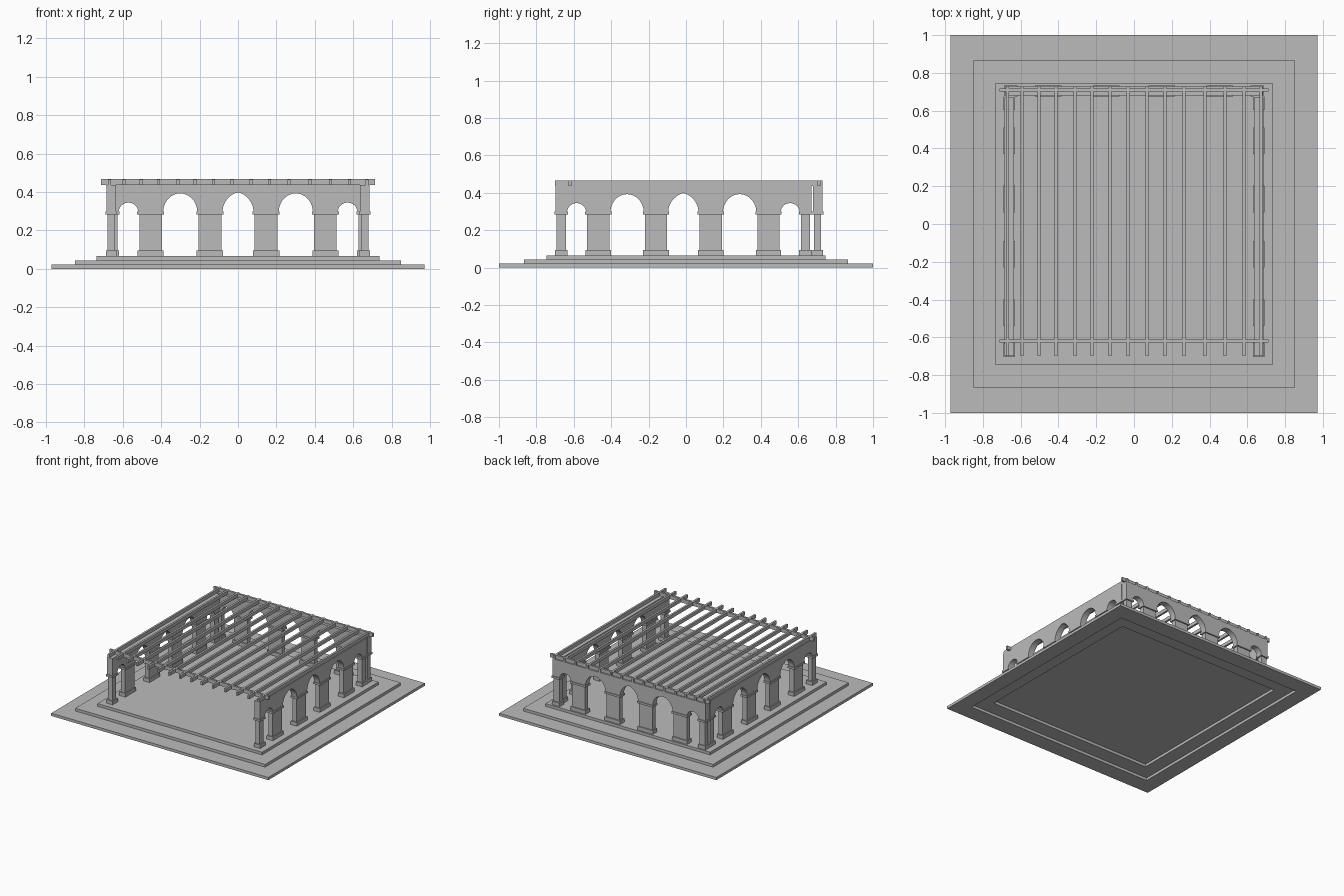
import bpy, bmesh, math
from mathutils import Matrix, Vector

cube = bpy.data.objects.get("Cube")
if cube:
    bpy.data.objects.remove(cube, do_unlink=True)

stone = bpy.data.materials.new("grey_stone")
stone.use_nodes = True
GREY = (0.5, 0.5, 0.5, 1)
stone.diffuse_color = GREY
stone.node_tree.nodes["Principled BSDF"].inputs["Base Color"].default_value = GREY


def finish(name, bm, matrix=Matrix()):
    bmesh.ops.recalc_face_normals(bm, faces=bm.faces)
    mesh = bpy.data.meshes.new(name)
    bm.to_mesh(mesh)
    bm.free()
    mesh.materials.append(stone)
    ob = bpy.data.objects.new(name, mesh)
    ob.matrix_world = matrix
    bpy.context.collection.objects.link(ob)
    return ob


def box(bm, x0, x1, y0, y1, z0, z1):
    size = Matrix.Diagonal((x1 - x0, y1 - y0, z1 - z0, 1))
    mid = Matrix.Translation(((x0 + x1) / 2, (y0 + y1) / 2, (z0 + z1) / 2))
    bmesh.ops.create_cube(bm, size=1, matrix=mid @ size)


def ring(name, outer, inner, z0, z1):
    """Rectangular step, open in the middle."""
    bm = bmesh.new()
    (ox, oy), (ix, iy) = outer, inner
    rows = []
    for hx, hy, z in ((ox, oy, z0), (ox, oy, z1), (ix, iy, z1), (ix, iy, z0)):
        rows.append([bm.verts.new((sx * hx, sy * hy, z))
                     for sx, sy in ((-1, -1), (1, -1), (1, 1), (-1, 1))])
    for r in range(4):
        a, b = rows[r], rows[(r + 1) % 4]
        for k in range(4):
            n = (k + 1) % 4
            bm.faces.new((a[k], a[n], b[n], b[k]))
    return finish(name, bm)


# Stepped base: two open steps and a solid floor
STEP = 0.022
FLOOR = 3 * STEP
ring("lower_step", (0.972, 1.0), (0.848, 0.865), 0, STEP)
ring("middle_step", (0.85, 0.867), (0.735, 0.743), STEP, 2 * STEP)
bm = bmesh.new()
box(bm, -0.737, 0.737, -0.745, 0.745, 2 * STEP, FLOOR)
finish("floor_slab", bm)

# Arcade wall, running along its own x axis
HALF, SPRING, TOP, THICK = 0.684, 0.295, 0.438, 0.05
# centre, half width, rise, pointed
ARCHES = [(-0.571, 0.051, 0.05, False), (-0.301, 0.089, 0.098, False),
          (0, 0.081, 0.104, True),
          (0.301, 0.089, 0.098, False), (0.571, 0.051, 0.05, False)]


def arch_points(c, w, h, pointed, n=12):
    """Arch curve from its left springing to its right one."""
    half = []
    if pointed:
        r = (w * w + h * h) / (2 * w)
        end = math.asin(h / r)
        for k in range(n + 1):
            t = end * k / n
            half.append((r - w - r * math.cos(t), r * math.sin(t)))
    else:
        for k in range(n + 1):
            t = math.pi / 2 * k / n
            half.append((-w * math.cos(t), h * math.sin(t)))
    full = half + [(-x, z) for x, z in reversed(half[:-1])]
    return [(c + x, SPRING + z) for x, z in full]


def arcade(name, matrix):
    # Arched upper wall
    bm = bmesh.new()
    outline = [(-HALF, SPRING)]
    for a in ARCHES:
        outline += arch_points(*a)
    outline += [(HALF, SPRING), (HALF, TOP), (-HALF, TOP)]
    face = bm.faces.new([bm.verts.new((x, -THICK / 2, z)) for x, z in outline])
    new = bmesh.ops.extrude_face_region(bm, geom=[face])["geom"]
    bmesh.ops.translate(bm, vec=Vector((0, THICK, 0)),
                        verts=[v for v in new if isinstance(v, bmesh.types.BMVert)])
    finish(name + "_arches", bm, matrix)

    # Piers: foot, shaft and capital band
    bm = bmesh.new()
    edges = [-HALF]
    for c, w, _, _ in ARCHES:
        edges += [c - w, c + w]
    edges.append(HALF)
    for x0, x1 in zip(edges[::2], edges[1::2]):
        for grow, z0, z1 in ((0.003, FLOOR, 0.095), (-0.006, 0.095, 0.283),
                             (0.005, 0.283, 0.299)):
            d = THICK / 2 + grow
            box(bm, x0 - grow, x1 + grow, -d, d, z0, z1)
    finish(name + "_piers", bm, matrix)


quarter = Matrix.Rotation(math.pi / 2, 4, "Z")
arcade("back_wall", Matrix.Translation((0, 0.704, 0)))
for side, sx in (("left", 1), ("right", -1)):
    arcade(side + "_wall", Matrix.Translation((sx * 0.66, -0.014, 0)) @ quarter)

# Roof lattice: long rafters over two cross beams
bm = bmesh.new()
for x in (-0.67, -0.594, -0.504, -0.414, -0.313, -0.223, -0.127, -0.032,
          0.069, 0.164, 0.265, 0.375, 0.481, 0.582, 0.672):
    box(bm, x - 0.008, x + 0.008, -0.7, 0.729, 0.438, 0.466)
finish("rafters", bm)

bm = bmesh.new()
for y in (-0.62, 0.71):
    box(bm, -0.713, 0.713, y - 0.008, y + 0.008, 0.437, 0.467)
finish("cross_beams", bm)
